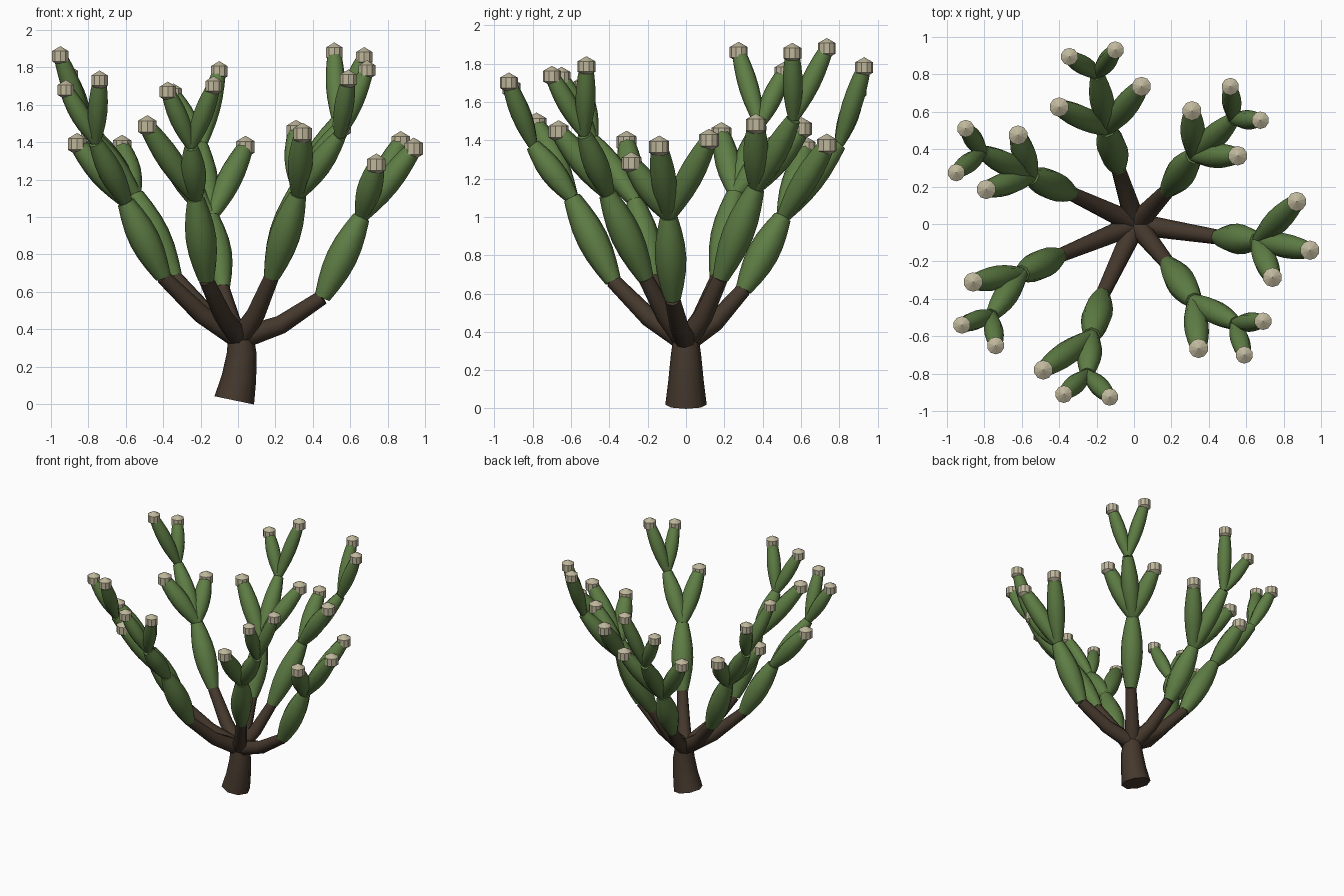
import bpy
import bmesh
import math
from mathutils import Vector, Matrix

cube = bpy.data.objects.get("Cube")
if cube:
    bpy.data.objects.remove(cube, do_unlink=True)


def make_material(name, rgb):
    mat = bpy.data.materials.new(name)
    mat.use_nodes = True
    colour = (*rgb, 1.0)
    mat.diffuse_color = colour
    shader = next(n for n in mat.node_tree.nodes if n.type == "BSDF_PRINCIPLED")
    shader.inputs["Base Color"].default_value = colour
    shader.inputs["Roughness"].default_value = 0.9
    return mat


BARK = make_material("dark bark", (0.06, 0.04, 0.026))
GREEN = make_material("leaf green", (0.115, 0.21, 0.06))
CREAM = make_material("cream bud", (0.52, 0.47, 0.33))
SIDES = 8


def finish(bm, name, mat, smooth):
    bmesh.ops.recalc_face_normals(bm, faces=bm.faces)
    mesh = bpy.data.meshes.new(name)
    bm.to_mesh(mesh)
    bm.free()
    mesh.materials.append(mat)
    obj = bpy.data.objects.new(name, mesh)
    bpy.context.collection.objects.link(obj)
    if smooth:
        bpy.ops.object.select_all(action="DESELECT")
        obj.select_set(True)
        bpy.context.view_layer.objects.active = obj
        bpy.ops.object.shade_smooth_by_angle(angle=math.radians(50))
    return obj


def tube(name, path, radii, mat):
    """Loft a capped round tube along a path of points."""
    bm = bmesh.new()
    rings = []
    last = len(path) - 1
    for i, (point, radius) in enumerate(zip(path, radii)):
        along = path[min(i + 1, last)] - path[max(i - 1, 0)]
        turn = Vector((0, 0, 1)).rotation_difference(along)
        ring = []
        for k in range(SIDES):
            a = math.tau * k / SIDES
            offset = Vector((math.cos(a), math.sin(a), 0)) * radius
            ring.append(bm.verts.new(point + turn @ offset))
        rings.append(ring)
    for low, high in zip(rings, rings[1:]):
        for k in range(SIDES):
            n = (k + 1) % SIDES
            bm.faces.new((low[k], low[n], high[n], high[k]))
    bm.faces.new(rings[0])
    bm.faces.new(rings[-1])
    return finish(bm, name, mat, True)


def pad(name, start, end, r_start, r_mid, r_end):
    """Swollen green segment, narrow at both joints."""
    steps = 6
    path, radii = [], []
    for i in range(steps + 1):
        t = i / steps
        path.append(start.lerp(end, t))
        ends = r_start + (r_end - r_start) * t
        bulge = r_mid - (r_start + r_end) / 2
        radii.append(ends + bulge * math.sin(math.pi * t))
    tube(name, path, radii, GREEN)


def bud(name, centre, radius):
    """Faceted bud with few rings, pointing up."""
    bm = bmesh.new()
    bmesh.ops.create_uvsphere(bm, u_segments=10, v_segments=3, radius=radius,
                              matrix=Matrix.Translation(centre))
    finish(bm, name, CREAM, False)


HUB = Vector((0.01, 0, 0.35))


def arm(side, base, fork, tips, upper=None, upper_tips=()):
    """Woody arm, lower pad, forked pads with buds and an optional upper fork."""
    base, fork = Vector(base), Vector(fork)
    sag = Vector((0, 0, -0.035))
    path = [HUB, HUB.lerp(base, 0.5) + sag, base]
    tube(side + "_woody_arm", path, (0.06, 0.05, 0.04), BARK)
    pad(side + "_lower_pad", base, fork, 0.043, 0.082, 0.046)
    for i, tip in enumerate(tips):
        pad(f"{side}_side_pad_{i}", fork, Vector(tip), 0.034, 0.066, 0.044)
        bud(f"{side}_side_bud_{i}", Vector(tip), 0.06)
    if upper:
        upper = Vector(upper)
        pad(side + "_upper_pad", fork, upper, 0.036, 0.066, 0.038)
        for i, tip in enumerate(upper_tips):
            pad(f"{side}_top_pad_{i}", upper, Vector(tip), 0.026, 0.052, 0.036)
            bud(f"{side}_top_bud_{i}", Vector(tip), 0.054)


# Trunk, flared at the foot and leaning slightly
tube("trunk",
     [Vector(p) for p in ((-0.02, 0, 0.02), (0.005, 0, 0.14), (0.02, 0, 0.27), (0.015, 0, 0.38))],
     (0.108, 0.093, 0.08, 0.066), BARK)

# Seven arms around the trunk
arm("left", (0.45, -0.07, 0.57), (0.66, -0.09, 1.0),
    [(0.87, 0.12, 1.4), (0.94, -0.14, 1.365), (0.74, -0.285, 1.28)])

arm("front_left", (0.18, -0.21, 0.68), (0.32, -0.41, 1.12),
    [(0.345, -0.665, 1.445)], (0.54, -0.53, 1.43),
    [(0.69, -0.52, 1.785), (0.59, -0.7, 1.735)])

arm("back_left", (0.18, 0.18, 0.68), (0.32, 0.365, 1.15),
    [(0.31, 0.605, 1.46), (0.555, 0.365, 1.48)], (0.53, 0.56, 1.51),
    [(0.515, 0.735, 1.88), (0.675, 0.555, 1.855)])

arm("back", (-0.085, 0.3, 0.62), (-0.145, 0.505, 1.0),
    [(0.04, 0.735, 1.375), (-0.4, 0.625, 1.36)], (-0.195, 0.8, 1.38),
    [(-0.1, 0.93, 1.78), (-0.345, 0.895, 1.66)])

arm("back_right", (-0.34, 0.165, 0.68), (-0.55, 0.255, 1.12),
    [(-0.62, 0.475, 1.38), (-0.79, 0.185, 1.435)], (-0.81, 0.385, 1.48),
    [(-0.9, 0.51, 1.755), (-0.95, 0.275, 1.86)])

arm("front_right", (-0.4, -0.17, 0.68), (-0.6, -0.265, 1.08),
    [(-0.86, -0.31, 1.39)], (-0.76, -0.485, 1.4),
    [(-0.92, -0.54, 1.68), (-0.74, -0.65, 1.73)])

arm("front", (-0.17, -0.38, 0.665), (-0.225, -0.595, 1.1),
    [(-0.485, -0.78, 1.485)], (-0.25, -0.8, 1.375),
    [(-0.375, -0.91, 1.67), (-0.13, -0.925, 1.7)])
